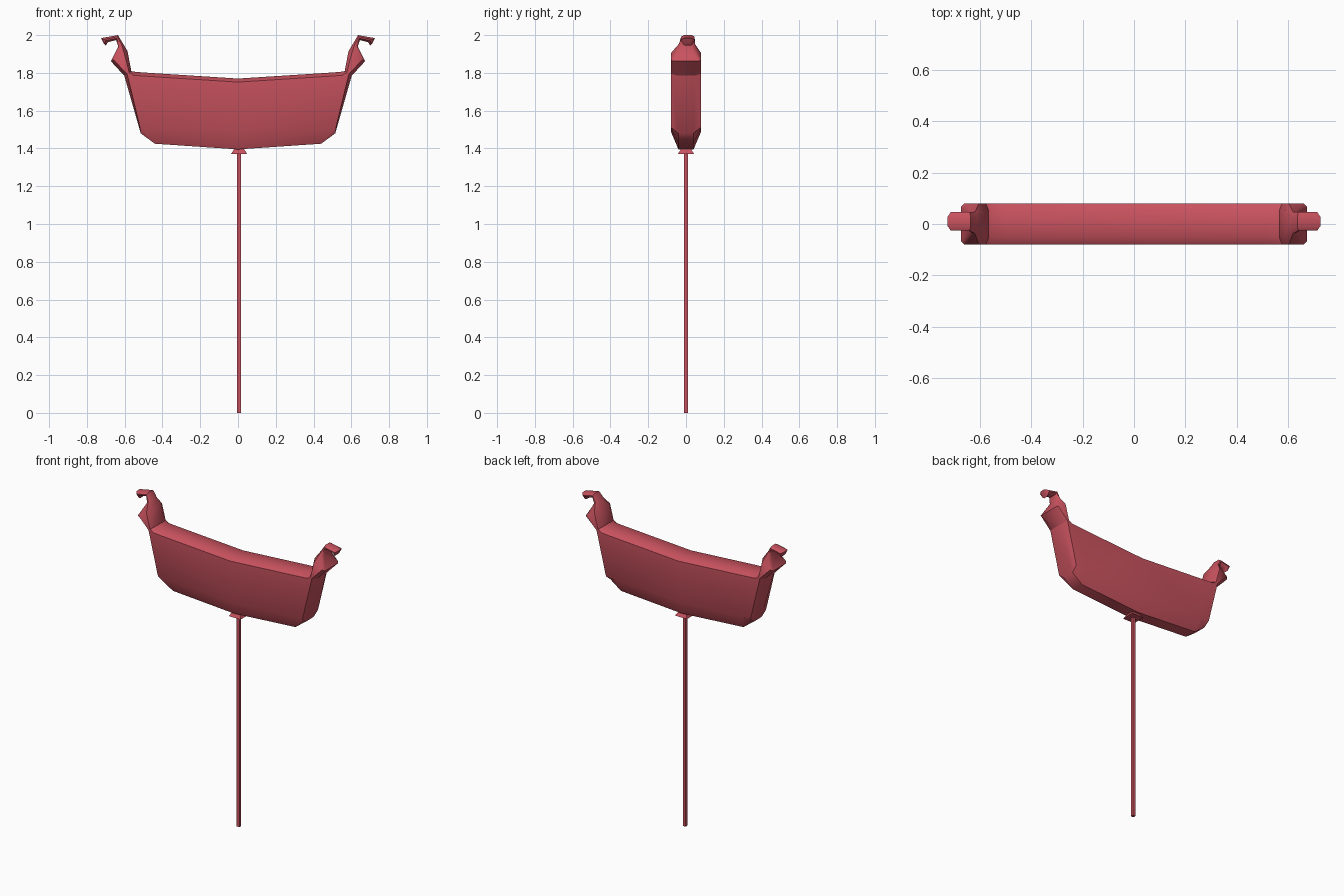
import bpy, bmesh, math
from mathutils import Vector

cube = bpy.data.objects.get("Cube")
if cube:
    bpy.data.objects.remove(cube)

red = bpy.data.materials.new("soft red")
colour = (0.58, 0.085, 0.113, 1)
red.diffuse_color = colour
red.use_nodes = True
red.node_tree.nodes["Principled BSDF"].inputs["Base Color"].default_value = colour


def ring(upper, lower, width, y, top_cut, low_cut, top_w, low_w):
    """Chamfered closed section between an upper and a lower (x, z) point."""
    a, b = Vector((upper[0], y, upper[1])), Vector((lower[0], y, lower[1]))
    half = [(0, top_w), (top_cut, 1), (1 - low_cut, 1), (1, low_w)]
    side = Vector((0, width, 0))
    return ([a.lerp(b, t) + side * s for t, s in half]
            + [a.lerp(b, t) - side * s for t, s in reversed(half)])


def loft(name, rings, mirror=False, cap_start=True, angle=50):
    bm = bmesh.new()
    loops = [[bm.verts.new(p) for p in r] for r in rings]
    for low, high in zip(loops, loops[1:]):
        n = len(low)
        for i in range(n):
            bm.faces.new((low[i], low[(i + 1) % n], high[(i + 1) % n], high[i]))
    if cap_start:
        bm.faces.new(loops[0])
    bm.faces.new(loops[-1])
    bmesh.ops.recalc_face_normals(bm, faces=bm.faces)
    if not cap_start:
        # Open loft: make sure the end cap looks outward along +x
        bm.faces.ensure_lookup_table()
        if bm.faces[-1].normal.x < 0:
            bmesh.ops.reverse_faces(bm, faces=bm.faces)
    mesh = bpy.data.meshes.new(name)
    bm.to_mesh(mesh)
    bm.free()
    mesh.materials.append(red)
    obj = bpy.data.objects.new(name, mesh)
    bpy.context.collection.objects.link(obj)
    if mirror:
        obj.modifiers.new("mirror", "MIRROR").merge_threshold = 0.001
    bpy.ops.object.select_all(action="DESELECT")
    obj.select_set(True)
    bpy.context.view_layer.objects.active = obj
    bpy.ops.object.shade_smooth_by_angle(angle=math.radians(angle))
    return obj


# Hull: sections from the middle to the slanted end
hull = [
    ring((0, 1.77), (0, 1.395), 0.08, 0, 0.05, 0.25, 0.65, 0.5),
    ring((0.5, 1.802), (0.44, 1.425), 0.08, 0, 0.05, 0.22, 0.65, 0.5),
    ring((0.555, 1.807), (0.515, 1.48), 0.08, 0, 0.06, 0.1, 0.65, 0.5),
    ring((0.565, 1.81), (0.602, 1.785), 0.08, 0, 0.3, 0.4, 0.65, 0.5),
]
loft("hull", hull, mirror=True, cap_start=False)

# Horns: flared neck, then a narrow hook bending outward
horn = [
    hull[-1],
    ring((0.585, 1.915), (0.673, 1.862), 0.08, 0, 0.2, 0.15, 0.6, 0.85),
    ring((0.612, 1.96), (0.634, 1.94), 0.042, 0.005, 0.3, 0.3, 0.6, 0.6),
    ring((0.636, 2.0), (0.645, 1.974), 0.036, 0.01, 0.35, 0.35, 0.6, 0.6),
    ring((0.725, 1.984), (0.69, 1.962), 0.036, 0.01, 0.35, 0.35, 0.5, 0.6),
    ring((0.71, 1.955), (0.7, 1.944), 0.022, 0.01, 0.35, 0.35, 0.6, 0.6),
]
loft("horns", horn, mirror=True)


def square(half, z, x=0.006):
    return [Vector((x + sx * half, sy * half, z))
            for sx, sy in ((-1, -1), (1, -1), (1, 1), (-1, 1))]


# Square collar and pole
loft("collar", [square(0.043, 1.37), square(0.018, 1.41)], angle=30)
loft("pole", [square(0.01, 0), square(0.01, 1.38)], angle=30)
